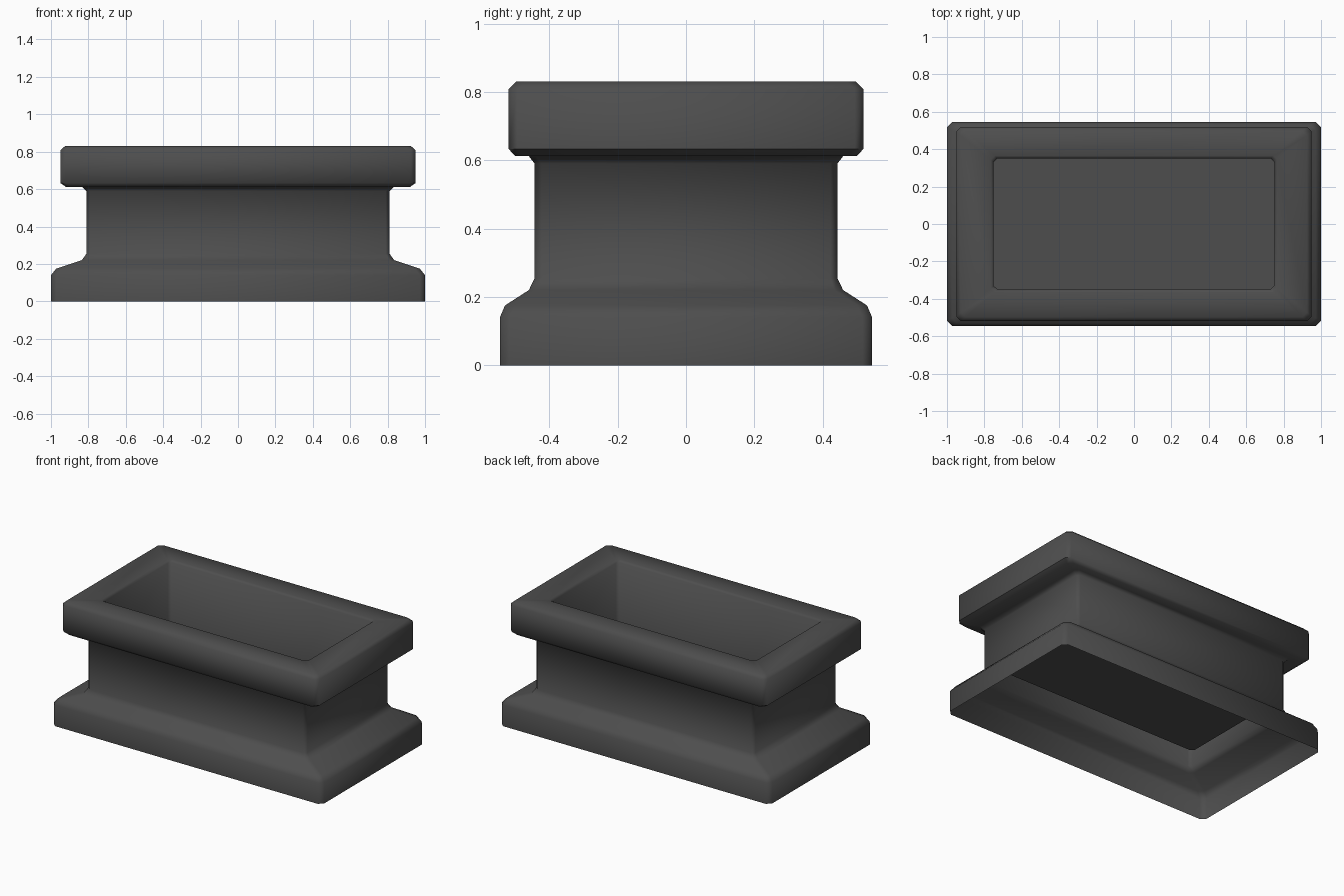
import bpy, bmesh

if "Cube" in bpy.data.objects:
    bpy.data.objects.remove(bpy.data.objects["Cube"])

mat = bpy.data.materials.new("charcoal grey")
mat.diffuse_color = (0.075, 0.075, 0.075, 1)
mat.use_nodes = True
mat.node_tree.nodes["Principled BSDF"].inputs["Base Color"].default_value = mat.diffuse_color

# Wall profile: half width x, half depth y, height z, corner cut
PROFILE = [
    (1.00, 0.545, 0.00, 0.028),   # plinth
    (1.00, 0.545, 0.14, 0.028),
    (0.972, 0.53, 0.175, 0.028),
    (0.835, 0.46, 0.22, 0.025),   # sloped shoulder
    (0.81, 0.443, 0.255, 0.02),   # waist
    (0.81, 0.443, 0.59, 0.02),
    (0.835, 0.46, 0.612, 0.02),   # underside of rim
    (0.92, 0.50, 0.612, 0.025),
    (0.95, 0.519, 0.633, 0.025),
    (0.95, 0.519, 0.808, 0.025),  # rim
    (0.925, 0.497, 0.83, 0.025),
    (0.765, 0.365, 0.828, 0.02),  # inner lip
    (0.75, 0.35, 0.815, 0.02),
    (0.75, 0.35, 0.30, 0.02),     # inner wall down to floor
]


def ring(bm, x, y, z, c):
    """Rectangle with cut corners."""
    pts = [(x, c - y), (x, y - c), (x - c, y), (c - x, y),
           (-x, y - c), (-x, c - y), (c - x, -y), (x - c, -y)]
    return [bm.verts.new((px, py, z)) for px, py in pts]


# Planter body: open underneath, closed by the inner floor
bm = bmesh.new()
rings = [ring(bm, *p) for p in PROFILE]
for a, b in zip(rings, rings[1:]):
    for i in range(8):
        j = (i + 1) % 8
        bm.faces.new((a[i], a[j], b[j], b[i]))
bm.faces.new(rings[-1])

mesh = bpy.data.meshes.new("planter")
bm.to_mesh(mesh)
bm.free()
mesh.materials.append(mat)
planter = bpy.data.objects.new("planter", mesh)
bpy.context.collection.objects.link(planter)

# Soft shading over the small chamfers
bpy.context.view_layer.objects.active = planter
planter.select_set(True)
bpy.ops.object.shade_smooth_by_angle(angle=0.87)
